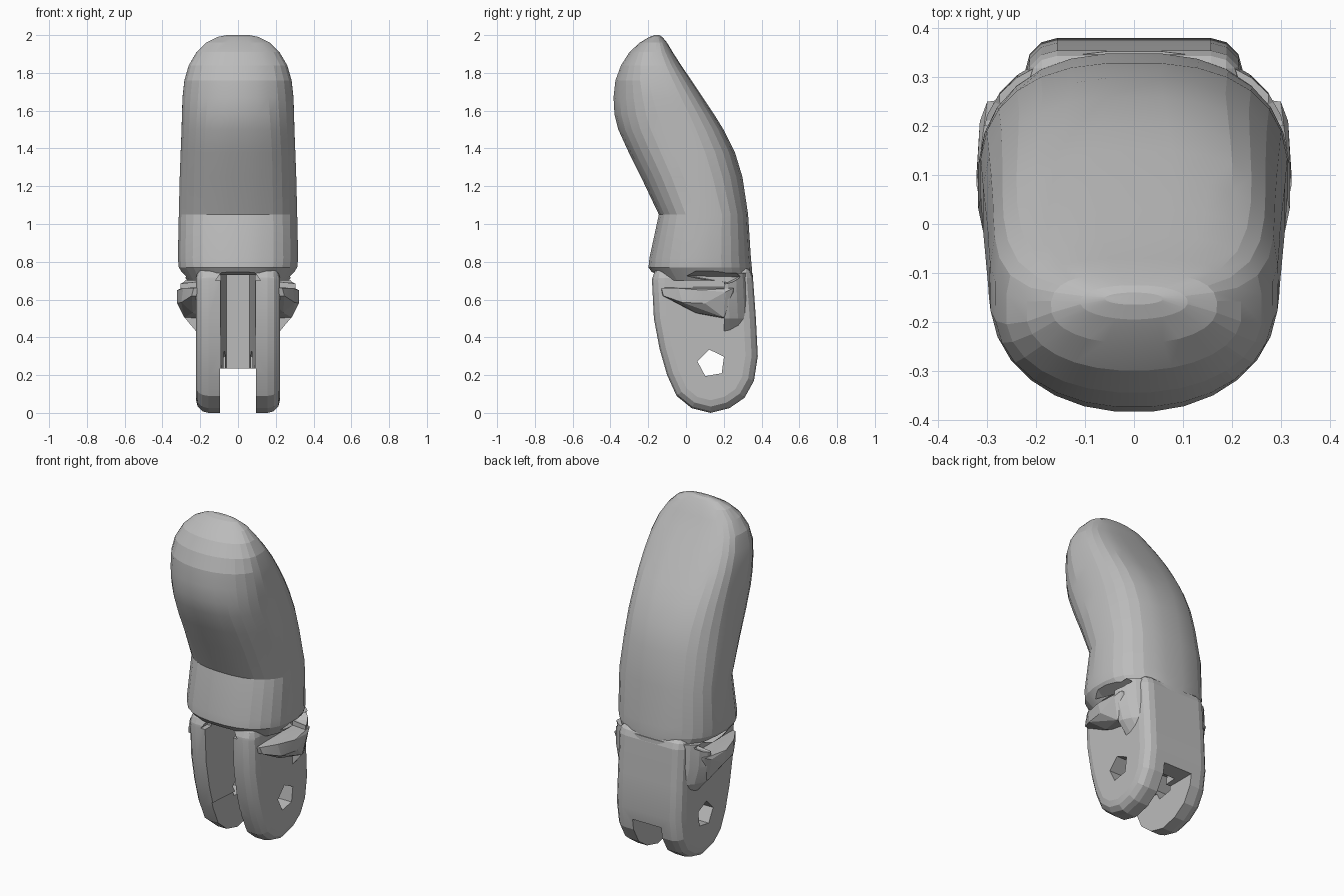
import bpy, bmesh, math

if "Cube" in bpy.data.objects:
    bpy.data.objects.remove(bpy.data.objects["Cube"])

grey = bpy.data.materials.new("plain grey")
grey.diffuse_color = (0.5, 0.5, 0.5, 1)
grey.use_nodes = True
grey.node_tree.nodes["Principled BSDF"].inputs["Base Color"].default_value = grey.diffuse_color


def make(name, bm):
    bmesh.ops.recalc_face_normals(bm, faces=bm.faces)
    me = bpy.data.meshes.new(name)
    bm.to_mesh(me)
    bm.free()
    ob = bpy.data.objects.new(name, me)
    bpy.context.collection.objects.link(ob)
    me.materials.append(grey)
    return ob


def loft(name, sections, n=28):
    """Stack of rounded horizontal outlines: z, front y, back y, half width, front and back squareness."""
    bm = bmesh.new()
    rings = []
    for z, yf, yb, hw, pf, pb in sections:
        ring = []
        for i in range(n):
            a = 2 * math.pi * (i + 0.5) / n
            c, s = math.cos(a), math.sin(a)
            p = 2 / (pb if s > 0 else pf)
            x = hw * math.copysign(abs(c) ** p, c)
            y = (yf + yb) / 2 + (yb - yf) / 2 * math.copysign(abs(s) ** p, s)
            ring.append(bm.verts.new((x, y, z)))
        rings.append(ring)
    for r, q in zip(rings, rings[1:]):
        for i in range(n):
            j = (i + 1) % n
            bm.faces.new((r[i], r[j], q[j], q[i]))
    bm.faces.new(rings[0])
    bm.faces.new(rings[-1])
    return make(name, bm)


def prism(name, pts, axis, lo, hi):
    """Outline extruded along x (points are y, z) or along z (points are x, y)."""
    bm = bmesh.new()
    put = (lambda p, d: (d, *p)) if axis == "x" else (lambda p, d: (*p, d))
    f = bm.faces.new([bm.verts.new(put(p, lo)) for p in pts])
    r = bmesh.ops.extrude_face_region(bm, geom=[f])
    for v in r["geom"]:
        if isinstance(v, bmesh.types.BMVert):
            v.co["xyz".index(axis)] = hi
    return make(name, bm)


def hull(name, pts):
    bm = bmesh.new()
    for p in pts:
        bm.verts.new(p)
    bmesh.ops.convex_hull(bm, input=bm.verts)
    return make(name, bm)


def apply(ob, mod):
    bpy.context.view_layer.objects.active = ob
    bpy.ops.object.modifier_apply(modifier=mod.name)


def combine(ob, other, op):
    m = ob.modifiers.new("bool", "BOOLEAN")
    m.operation, m.object, m.solver = op, other, "EXACT"
    apply(ob, m)
    bpy.data.objects.remove(other)


# bent fingertip and collar
body = loft("finger_segment", [
    (0.70, -0.15, 0.35, 0.27, 2.4, 2.5), (0.77, -0.20, 0.35, 0.315, 2.4, 2.5),
    (0.82, -0.195, 0.345, 0.32, 2.4, 2.5), (1.05, -0.145, 0.33, 0.315, 2.4, 2.5),
    (1.25, -0.24, 0.30, 0.31, 2.4, 2.5), (1.38, -0.305, 0.26, 0.305, 2.4, 2.7),
    (1.50, -0.36, 0.20, 0.30, 2.3, 3.0), (1.58, -0.38, 0.15, 0.298, 2.2, 3.2),
    (1.67, -0.385, 0.09, 0.295, 2.1, 3.3), (1.76, -0.375, 0.03, 0.285, 2.1, 3.3),
    (1.84, -0.345, -0.025, 0.262, 2.1, 3.2), (1.91, -0.30, -0.07, 0.22, 2.1, 3.0),
    (1.96, -0.245, -0.10, 0.17, 2.1, 2.8), (1.99, -0.195, -0.125, 0.11, 2, 2.2),
    (2.0, -0.165, -0.14, 0.06, 2, 2)])

# rounded hinge block that becomes the two prongs
block = prism("hinge_block", [
    (-0.17, 0.78), (-0.18, 0.70), (-0.17, 0.50), (-0.14, 0.34), (-0.10, 0.20),
    (-0.05, 0.09), (0.03, 0.025), (0.13, 0.0), (0.23, 0.025), (0.31, 0.08),
    (0.36, 0.17), (0.38, 0.30), (0.37, 0.50), (0.35, 0.78)], "x", -0.222, 0.222)
m = block.modifiers.new("round", "BEVEL")
m.width, m.segments, m.limit_method, m.angle_limit = 0.065, 3, "ANGLE", math.radians(60)
apply(block, m)
combine(body, block, "UNION")

# back shell that tapers into the prongs
shell = loft("back_shell", [
    (0.43, -0.10, 0.371, 0.225, 2.4, 2.5), (0.50, -0.10, 0.368, 0.285, 2.4, 2.5),
    (0.60, -0.10, 0.362, 0.312, 2.4, 2.5), (0.74, -0.10, 0.354, 0.316, 2.4, 2.5)])
trim = prism("shell_trim", [(-0.5, 0.3), (0.2, 0.3), (0.2, 0.9), (-0.5, 0.9)], "x", -1, 1)
combine(shell, trim, "DIFFERENCE")
combine(body, shell, "UNION")

for s in (-1, 1):
    # slanted side wing
    wing = hull("side_wing", [(s * x, y, z) for x, y, z in (
        (0.15, -0.13, 0.62), (0.15, -0.12, 0.67), (0.15, 0.27, 0.67), (0.15, 0.27, 0.50),
        (0.15, 0.18, 0.50), (0.235, -0.13, 0.66), (0.245, -0.12, 0.62), (0.29, -0.04, 0.66),
        (0.30, -0.02, 0.585), (0.322, 0.08, 0.65), (0.322, 0.10, 0.58), (0.315, 0.21, 0.64),
        (0.285, 0.20, 0.505), (0.24, 0.05, 0.53), (0.30, 0.25, 0.66))])
    combine(body, wing, "UNION")
    # pointed notch above the wing
    notch = hull("side_notch", [(s * x, y, z) for x, y, z in (
        (0.40, -0.03, 0.725), (0.40, 0.10, 0.785), (0.40, 0.24, 0.785), (0.40, 0.31, 0.74),
        (0.40, 0.30, 0.70), (0.40, 0.20, 0.675), (0.22, 0.02, 0.725), (0.22, 0.20, 0.72),
        (0.22, 0.22, 0.69), (0.22, 0.28, 0.72))])
    combine(body, notch, "DIFFERENCE")

# tapered central slot, open at the front and through the lower back
slot = prism("slot", [(-0.1, -0.5), (0.1, -0.5), (0.09, -0.1), (0.06, 0.27), (-0.06, 0.27),
                      (-0.09, -0.1)], "z", -0.1, 0.73)
combine(body, slot, "DIFFERENCE")
opening = prism("lower_opening", [(-0.095, -0.5), (0.095, -0.5), (0.095, 0.6), (-0.095, 0.6)],
                "z", -0.12, 0.235)
combine(body, opening, "DIFFERENCE")
arch = hull("slot_arch", [(x, y, z) for y, k in ((-0.3, 1), (-0.12, 0)) for x, z in (
    (-0.12, 0.70), (0.12, 0.70), (-0.1, 0.73), (0.1, 0.73),
    (-0.05, 0.73 + 0.045 * k), (0.05, 0.73 + 0.045 * k))])
combine(body, arch, "DIFFERENCE")

# five-sided pivot hole
hole = prism("pivot_hole", [(0.135 + 0.075 * math.cos(t), 0.262 + 0.075 * math.sin(t))
             for t in (math.radians(100 + 72 * i) for i in range(5))], "x", -0.5, 0.5)
combine(body, hole, "DIFFERENCE")

bpy.ops.object.select_all(action="DESELECT")
body.select_set(True)
bpy.context.view_layer.objects.active = body
bpy.ops.object.shade_smooth_by_angle(angle=math.radians(12))
